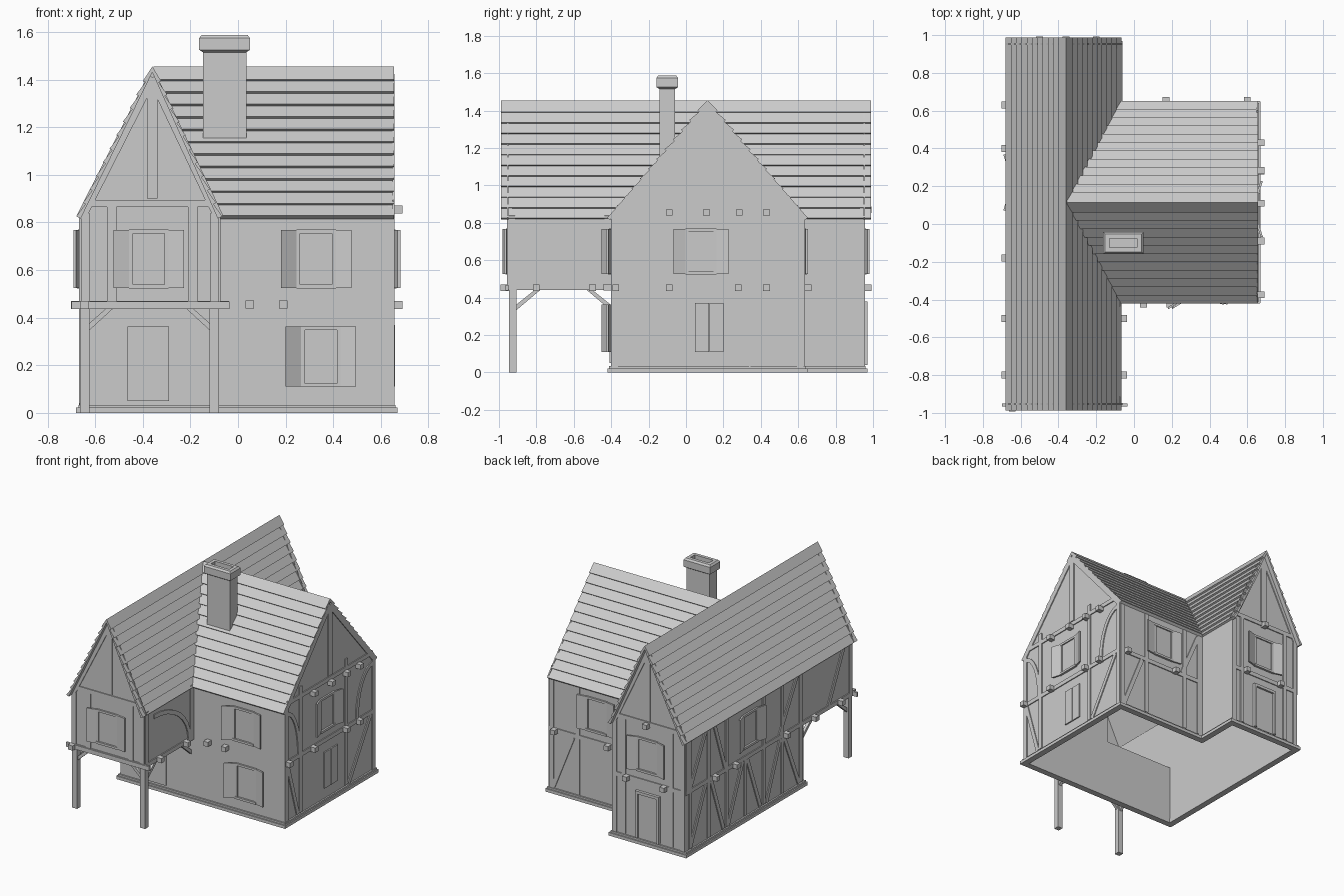
import bpy, bmesh, math
from mathutils import Vector

if "Cube" in bpy.data.objects:
    bpy.data.objects.remove(bpy.data.objects["Cube"], do_unlink=True)

GREY = (0.6, 0.6, 0.6, 1)
mat = bpy.data.materials.new("plain grey")
mat.use_nodes = True
mat.diffuse_color = GREY
mat.node_tree.nodes["Principled BSDF"].inputs["Base Color"].default_value = GREY

# main dimensions
LEFT, RIGHT, RIDGE_X = -0.66, -0.08, -0.36        # long wing
FRONT, BACK = -0.95, 0.95
WING, WFRONT, WBACK, RIDGE_Y = 0.65, -0.40, 0.63, 0.115  # side wing
FLOOR, EAVE, APEX = 0.44, 0.84, 1.43

# walls: axis the wall faces along, its coordinate, outward sign
WALLS = {
    "front_gable": ("y", FRONT, -1),
    "front_wall": ("y", WFRONT, -1),
    "back_gable": ("y", BACK, 1),
    "wing_back": ("y", WBACK, 1),
    "long_side": ("x", LEFT, -1),
    "inner_side": ("x", RIGHT, 1),
    "wing_gable": ("x", WING, 1),
}


def prism(name, pts, vec):
    """Flat polygon swept along a vector."""
    bm = bmesh.new()
    face = bm.faces.new([bm.verts.new(p) for p in pts])
    ext = bmesh.ops.extrude_face_region(bm, geom=[face], use_keep_orig=True)
    moved = [g for g in ext["geom"] if isinstance(g, bmesh.types.BMVert)]
    bmesh.ops.translate(bm, verts=moved, vec=vec)
    bmesh.ops.recalc_face_normals(bm, faces=bm.faces)
    return finish(name, bm)


def finish(name, bm):
    me = bpy.data.meshes.new(name)
    bm.to_mesh(me)
    bm.free()
    me.materials.append(mat)
    ob = bpy.data.objects.new(name, me)
    bpy.context.collection.objects.link(ob)
    return ob


def at(wall, u, z, d=0.0):
    axis, c, s = WALLS[wall]
    return Vector((u, c + s * d, z) if axis == "y" else (c + s * d, u, z))


def slab(name, wall, pts, d0, d1):
    """Polygon drawn on a wall, from depth d0 to d1 outward."""
    base = [at(wall, u, z, d0) for u, z in pts]
    return prism(name, base, at(wall, 0, 0, d1) - at(wall, 0, 0, d0))


def rect(name, wall, u0, u1, z0, z1, d0, d1):
    return slab(name, wall, [(u0, z0), (u1, z0), (u1, z1), (u0, z1)], d0, d1)


def timber(wall, u0, z0, u1, z1, w=0.03, d=0.007):
    a, b = Vector((u0, z0)), Vector((u1, z1))
    t = (b - a).normalized()
    n = Vector((-t.y, t.x)) * w / 2
    slab(wall + "_timber", wall, [a - n, b - n, b + n, a + n], -0.002, d)


def arch_brace(wall, u, z, ru, rz, w=0.03):
    """Quarter-round timber about (u, z)."""
    angles = [math.pi / 2 * i / 8 for i in range(9)]
    outer = [(u + ru * math.cos(a), z + rz * math.sin(a)) for a in angles]
    k = math.copysign(abs(ru) - w, ru)
    inner = [(u + k * math.cos(a), z + (rz - w) * math.sin(a)) for a in angles]
    slab(wall + "_curved_brace", wall, outer + inner[::-1], -0.002, 0.007)


def beam_ends(wall, z, us):
    for u in us:
        rect(wall + "_beam_end", wall, u - 0.018, u + 0.018, z - 0.017, z + 0.017, -0.01, 0.042)


def window(wall, u, z0, z1, out=(0.04, 0.015), half=0.083):
    """Bowed pane, frame and two open shutters."""
    rect(wall + "_pane", wall, u - half, u + half, z0, z1, -0.01, 0.003)
    for side in (-1, 1):
        timber(wall, u + side * (half - 0.008), z0, u + side * (half - 0.008), z1, 0.016, 0.01)
    timber(wall, u - half, z0 + 0.006, u + half, z0 + 0.006, 0.016, 0.016)
    timber(wall, u - half, z1 - 0.006, u + half, z1 - 0.006, 0.016, 0.012)
    for side, o in zip((-1, 1), out):
        h, e = u + side * half, u + side * (half + 0.065)
        pts = [at(wall, h, z0, 0), at(wall, e, z0, o), at(wall, e, z0, o + 0.012), at(wall, h, z0, 0.012)]
        prism(wall + "_shutter", pts, (0, 0, z1 - z0))


def box(name, x0, x1, y0, y1, z0, z1):
    return prism(name, [(x0, y0, z0), (x1, y0, z0), (x1, y1, z0), (x0, y1, z0)], (0, 0, z1 - z0))


# wall shells
def gable(wall, a, b, ridge, z0):
    slab(wall, wall, [(a, z0), (b, z0), (b, EAVE), (ridge, APEX), (a, EAVE)], -0.02, 0)


gable("front_gable", LEFT, RIGHT, RIDGE_X, FLOOR)
gable("back_gable", LEFT, RIGHT, RIDGE_X, 0)
gable("wing_gable", WFRONT, WBACK, RIDGE_Y, 0)
rect("front_wall", "front_wall", RIGHT, WING, 0, EAVE, -0.02, 0)
rect("porch_wall", "front_wall", LEFT, RIGHT, 0, FLOOR, -0.02, 0)
rect("wing_back", "wing_back", RIGHT, WING, 0, EAVE, -0.02, 0)
slab("long_side", "long_side", [(FRONT, FLOOR), (WFRONT, FLOOR), (WFRONT, 0), (BACK, 0),
                                (BACK, EAVE), (FRONT, EAVE)], -0.02, 0)
rect("overhang_side", "inner_side", FRONT, WFRONT, FLOOR, EAVE, -0.02, 0)
rect("rear_inner_side", "inner_side", WBACK, BACK, 0, EAVE, -0.02, 0)
box("overhang_floor", LEFT, RIGHT, FRONT, WFRONT, FLOOR, FLOOR + 0.015)


# roofs with stepped plank rows
def roof(name, wall, ridge, ends, length, rows=11):
    top, low = 1.445, 0.82
    outer, inner = [], []
    for k, e in enumerate(ends):
        a, b = Vector((e, low)), Vector((ridge, top))
        t = (b - a).normalized()
        n = Vector((-t.y, t.x)) * (1 if k == 0 else -1)
        side = []
        for i in range(rows):
            side.append(a.lerp(b, i / rows) + n * 0.013)
            side.append(a.lerp(b, (i + 1) / rows) + n * 0.001)
        side[-1] = Vector((ridge, top + 0.01))
        outer += side if k == 0 else side[-2::-1]
        inner.append(a - n * 0.008)
    slab(name, wall, outer + [inner[1], (ridge, top - 0.015), inner[0]], 0.038, 0.038 - length)


roof("long_roof", "front_gable", RIDGE_X, (-0.668, -0.078), 1.976)
WALLS["wing_roof_edge"] = ("x", 0.618, 1)
roof("wing_roof", "wing_roof_edge", RIDGE_Y, (-0.412, 0.642), 1.01, 12)

# base course
for name, wall, a, b in (("porch", "front_wall", LEFT, WING), ("back", "back_gable", LEFT, RIGHT),
                         ("wing_back", "wing_back", RIGHT, WING), ("long", "long_side", WFRONT, BACK),
                         ("wing_gable", "wing_gable", WFRONT, WBACK), ("rear_inner", "inner_side", WBACK, BACK)):
    rect(name + "_base", wall, a - 0.018, b + 0.018, 0, 0.022, -0.025, 0.02)
    rect(name + "_base_cap", wall, a - 0.01, b + 0.01, 0.022, 0.034, -0.025, 0.011)


# chimney with a hollow chamfered cap
def stack(name, loops):
    bm = bmesh.new()
    rings = []
    for g, z in loops:
        x0, x1, y0, y1 = -0.148 - g, 0.035 + g, -0.143 - g, -0.058 + g
        rings.append([bm.verts.new(p) for p in ((x0, y0, z), (x1, y0, z), (x1, y1, z), (x0, y1, z))])
    for r, s in zip(rings, rings[1:]):
        for i in range(4):
            j = (i + 1) % 4
            bm.faces.new((r[i], r[j], s[j], s[i]))
    bm.faces.new(rings[-1])
    finish(name, bm)


stack("chimney", [(0, 1.13), (0, 1.515), (0.015, 1.525), (0.015, 1.575), (0.005, 1.588),
                  (-0.018, 1.588), (-0.018, 1.5)])

# porch posts and knee braces
for x in (-0.643, -0.10):
    box("porch_post", x - 0.02, x + 0.02, -0.947, -0.907, 0, FLOOR)
    s = 1 if x < RIDGE_X else -1
    prism("knee_brace", [(x, -0.937, 0.33), (x + s * 0.12, -0.937, FLOOR), (x + s * 0.09, -0.937, FLOOR),
                         (x, -0.937, 0.36)], (0, 0.02, 0))
    for y, d in ((-0.91, 1), (-0.4, -1)):
        prism("side_brace", [(x - 0.01, y, 0.33), (x - 0.01, y + d * 0.13, FLOOR),
                             (x - 0.01, y + d * 0.10, FLOOR), (x - 0.01, y, 0.36)], (0.02, 0, 0))

# beam ends at the floor and eaves
beam_ends("wing_gable", 0.453, (-0.375, -0.09, 0.28, 0.43))
beam_ends("wing_gable", 0.855, (-0.09, 0.11, 0.285, 0.43))
beam_ends("front_wall", 0.455, (0.05, 0.19))
beam_ends("inner_side", 0.453, (-0.8, -0.5))
beam_ends("long_side", 0.453, (-0.8, -0.5, -0.18, 0.4, 0.63))
beam_ends("wing_back", 0.453, (0.17, 0.6))
beam_ends("front_gable", 0.453, (-0.645,))
beam_ends("back_gable", 0.453, (-0.5, -0.2))
beam_ends("back_gable", 0.87, (-0.36,))

# rails, corner posts and studs
for wall, a, b, z0 in (("front_gable", LEFT, RIGHT, FLOOR), ("back_gable", LEFT, RIGHT, 0.03),
                       ("wing_gable", WFRONT, WBACK, 0.03), ("wing_back", RIGHT, WING, 0.03),
                       ("long_side", FRONT, BACK, FLOOR), ("inner_side", FRONT, WFRONT, FLOOR)):
    timber(wall, a, 0.455, b, 0.455)
    for u in (a + 0.018, b - 0.018):
        timber(wall, u, z0, u, EAVE, 0.035)
for wall, ridge, a, b in (("front_gable", RIDGE_X, LEFT, RIGHT), ("back_gable", RIDGE_X, LEFT, RIGHT),
                          ("wing_gable", RIDGE_Y, WFRONT, WBACK)):
    timber(wall, ridge, 0.9, ridge, 1.38, 0.045)
    timber(wall, a + 0.03, 0.88, b - 0.03, 0.88)
    for e in (a, b):
        timber(wall, e, EAVE - 0.02, ridge, APEX - 0.02, 0.04)
rect("front_bressummer", "front_gable", -0.70, -0.035, 0.437, 0.468, 0, 0.015)
for u in (-0.53, -0.19):
    timber("front_gable", u, 0.46, u, 0.88, 0.04)
for u in (-0.55, -0.17):
    timber("back_gable", u, 0.04, u, 0.88)
for u in (-0.22, 0.3):
    timber("wing_gable", u, 0.04, u, 0.95)
for u in (-0.05, 0.08, 0.42):
    timber("wing_back", u, 0.04, u, EAVE)
for i in range(7):
    y = -0.36 + i * 0.21
    timber("long_side", y, 0.04, y, 0.45)
    if abs(y - 0.22) > 0.12:
        timber("long_side", y, 0.46, y, EAVE)

# diagonal and curved braces
for u, v in ((-0.34, -0.17), (0.03, -0.13), (0.1, 0.25), (0.47, 0.3), (0.52, 0.66), (0.9, 0.72)):
    timber("long_side", u, 0.04, v, 0.44)
for u, v in ((-0.68, -0.85), (-0.12, -0.32), (0.5, 0.62), (0.9, 0.72)):
    timber("long_side", u, 0.47, v, 0.82)
for u, v in ((-0.25, -0.37), (0.33, 0.58)):
    timber("wing_gable", u, 0.04, v, 0.44)
timber("wing_back", 0.62, 0.04, 0.46, 0.44)
timber("wing_back", 0.10, 0.47, -0.04, 0.8)
arch_brace("wing_gable", -0.38, 0.47, 0.16, 0.35)
arch_brace("wing_gable", 0.61, 0.47, -0.2, 0.35)
arch_brace("inner_side", -0.85, 0.46, 0.42, 0.33)

# windows and doors
window("front_gable", -0.375, 0.525, 0.768, (0.018, 0.01))
window("front_wall", 0.328, 0.525, 0.768)
window("front_wall", 0.348, 0.11, 0.362)
window("wing_gable", 0.08, 0.525, 0.768, (0.02, 0.02))
window("back_gable", -0.36, 0.525, 0.768, (0.02, 0.02))
window("wing_back", 0.27, 0.525, 0.768, (0.01, 0.01))
window("long_side", 0.22, 0.525, 0.768, (0.02, 0.02))
for u in (0.085, 0.163):
    rect("closed_shutter", "wing_gable", u - 0.037, u + 0.037, 0.11, 0.37, 0, 0.009)
rect("front_door", "front_wall", -0.465, -0.29, 0.05, 0.362, 0, 0.008)
rect("back_door", "back_gable", -0.44, -0.29, 0.04, 0.36, 0, 0.006)
for u in (-0.45, -0.28):
    timber("back_gable", u, 0.04, u, 0.37, 0.02, 0.02)
timber("back_gable", -0.46, 0.37, -0.27, 0.37, 0.02, 0.02)
